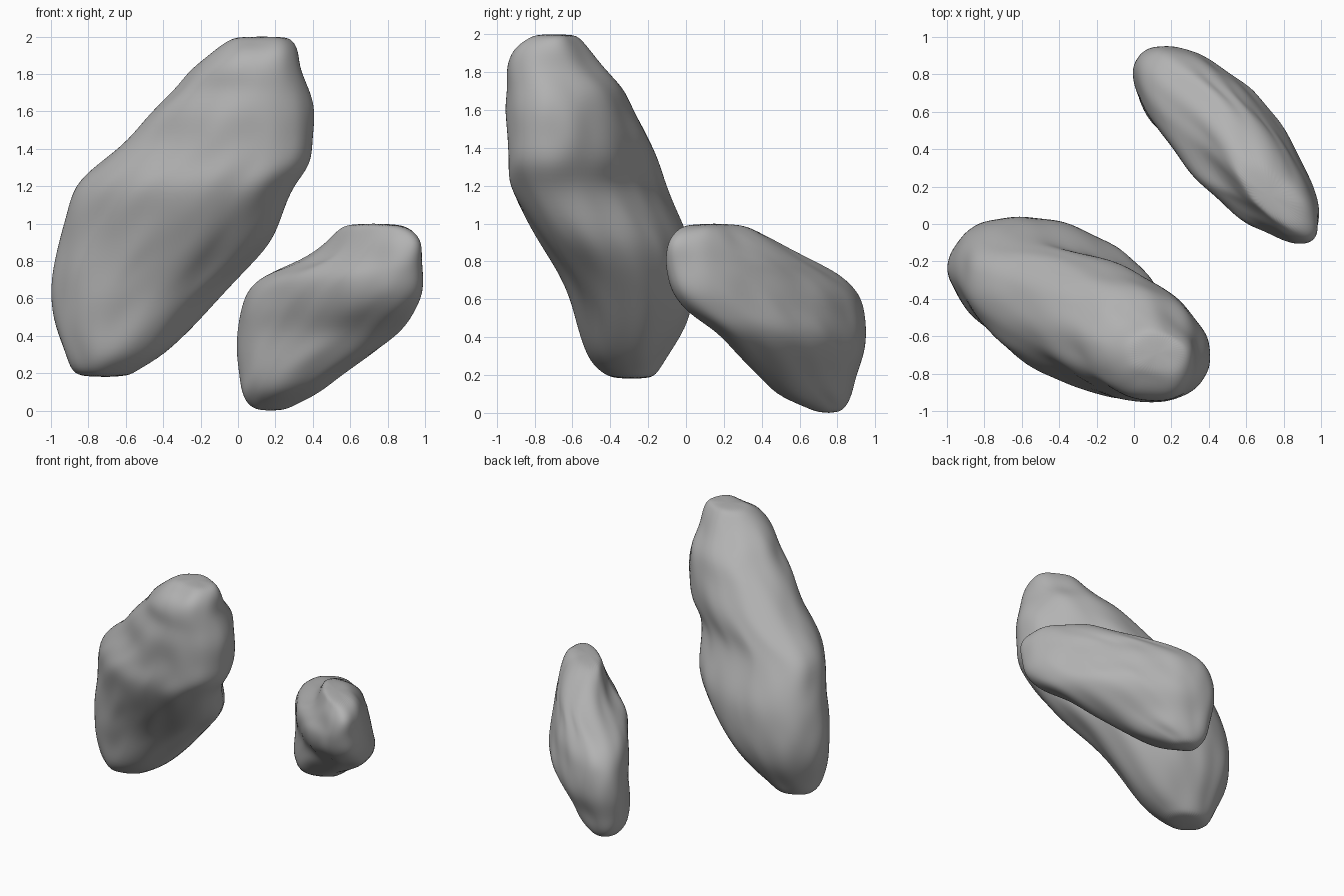
import bpy
import bmesh
import math
from mathutils import Vector, noise

default_cube = bpy.data.objects.get("Cube")
if default_cube:
    bpy.data.objects.remove(default_cube, do_unlink=True)

# Plain grey stone
stone = bpy.data.materials.new("grey_stone")
stone.use_nodes = True
grey = (0.45, 0.45, 0.45, 1)
stone.diffuse_color = grey
shader = next(n for n in stone.node_tree.nodes if n.type == "BSDF_PRINCIPLED")
shader.inputs["Base Color"].default_value = grey
shader.inputs["Roughness"].default_value = 0.9

SEGMENTS = 48


def slanted_ring(bm, section):
    """Slanted oval that exactly fills the given x and y limits at one height."""
    z, x_min, x_max, y_min, y_max, slant = (value / 100 for value in section)
    center_x, center_y = (x_min + x_max) / 2, (y_min + y_max) / 2
    half_x, half_y = (x_max - x_min) / 2, (y_max - y_min) / 2
    # Splitting the phase evenly keeps the rings from twisting
    phase = math.acos(-slant) / 2
    ring = []
    for i in range(SEGMENTS):
        angle = math.tau * i / SEGMENTS
        ring.append(bm.verts.new((center_x + half_x * math.cos(angle + phase),
                                  center_y + half_y * math.cos(angle - phase), z)))
    return ring


def build_rock(name, sections, lump_size, lump_height):
    """Loft a rock through its sections, then roughen and smooth it."""
    bm = bmesh.new()
    rings = [slanted_ring(bm, section) for section in sections]
    for lower, upper in zip(rings, rings[1:]):
        for i in range(SEGMENTS):
            j = (i + 1) % SEGMENTS
            bm.faces.new((lower[i], lower[j], upper[j], upper[i]))
    bm.faces.new(rings[0])
    bm.faces.new(rings[-1])
    bmesh.ops.recalc_face_normals(bm, faces=bm.faces)
    bm.normal_update()

    # Low lumps on the sides, leaving the end caps in place
    for ring in rings[1:-1]:
        for vert in ring:
            lump = noise.noise(Vector(vert.co) / lump_size)
            vert.co += vert.normal * lump * lump_height

    mesh = bpy.data.meshes.new(name)
    bm.to_mesh(mesh)
    bm.free()
    mesh.materials.append(stone)
    for polygon in mesh.polygons:
        polygon.use_smooth = True
    rock = bpy.data.objects.new(name, mesh)
    bpy.context.collection.objects.link(rock)
    rounding = rock.modifiers.new("rounding", "SUBSURF")
    rounding.levels = rounding.render_levels = 2
    return rock


# Each section, in hundredths: height, x limits, y limits, slant
large_sections = [
    (18, -81, -59, -38, -19, 0),
    (21, -88, -53, -45, -15, 5),
    (30, -92, -39, -52, -10, 8),
    (45, -99, -24, -56, 0, 10),
    (60, -100, -10, -61, 4, 14),
    (75, -100, 4, -67, 4, 22),
    (90, -96, 18, -77, 3, 33),
    (105, -92, 24, -86, -4, 42),
    (120, -88, 29, -94, -11, 46),
    (132, -75, 39, -95, -14, 44),
    (145, -59, 41, -95, -19, 37),
    (160, -48, 41, -95, -28, 27),
    (172, -33, 39, -95, -33, 22),
    (182, -26, 34, -95, -43, 18),
    (192, -13, 33, -92, -50, 12),
    (198, -5, 29, -83, -56, 8),
    (200, 1, 24, -78, -60, 0),
]
small_sections = [
    (0, 11, 24, 70, 81, 15),
    (3, 5, 30, 63, 86, 25),
    (10, 1, 44, 47, 88, 33),
    (20, 0, 55, 37, 90, 45),
    (32, 0, 74, 26, 95, 56),
    (43, 0, 88, 17, 95, 63),
    (53, 1, 95, 1, 95, 70),
    (63, 4, 99, -8, 92, 72),
    (73, 12, 99, -11, 82, 72),
    (80, 35, 99, -11, 67, 70),
    (90, 47, 99, -10, 50, 70),
    (97, 54, 94, -5, 38, 70),
    (100, 60, 85, 1, 29, 68),
]

build_rock("large_rock", large_sections, 0.15, 0.025)
build_rock("small_rock", small_sections, 0.13, 0.02)
